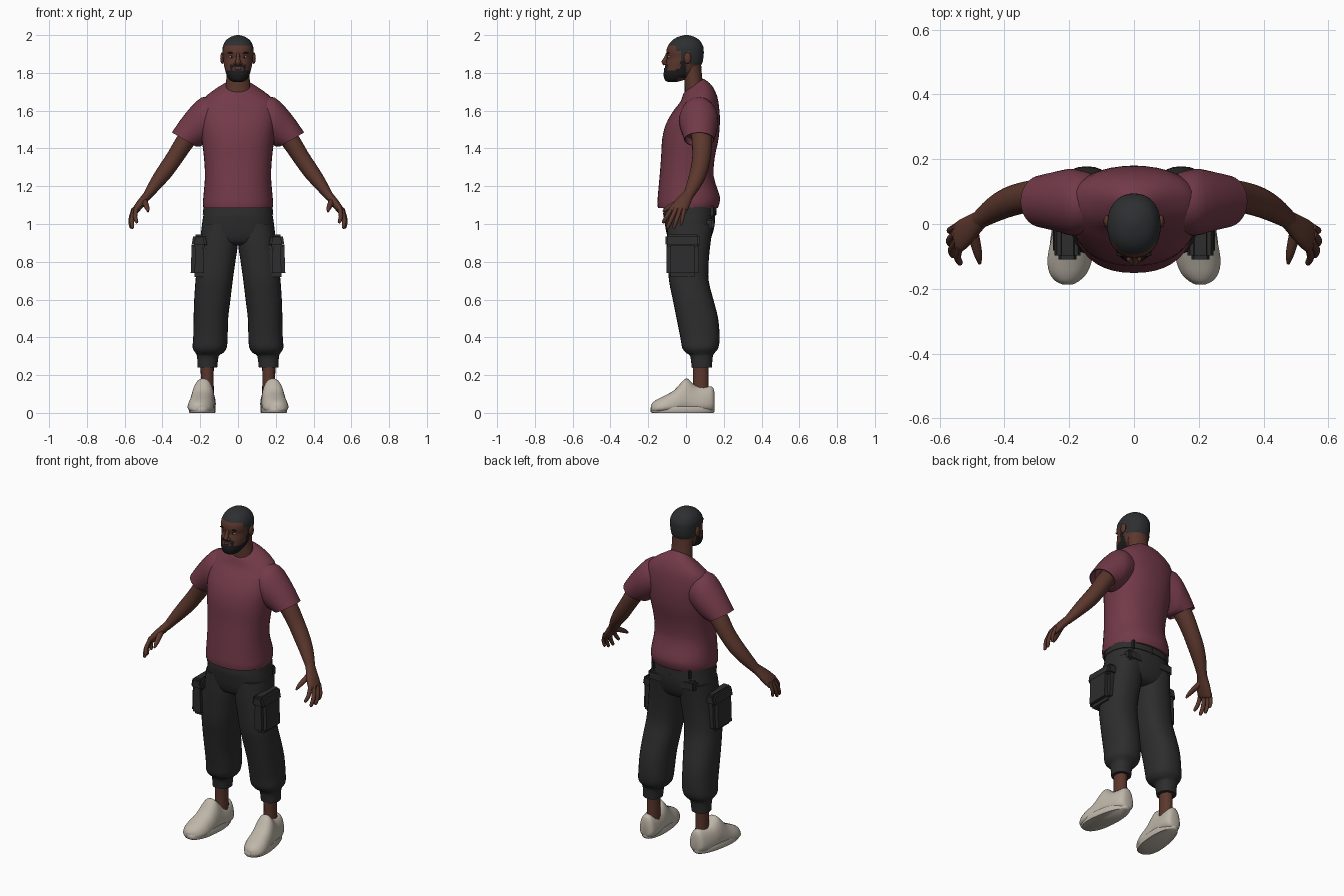
import bpy, bmesh, math
from mathutils import Vector as V


def material(name, r, g, b):
    m = bpy.data.materials.new(name)
    m.diffuse_color = (r, g, b, 1)
    return m


SKIN = material("brown skin", 0.105, 0.038, 0.026)
SHIRT = material("maroon cloth", 0.17, 0.042, 0.066)
PANTS = material("charcoal cloth", 0.026, 0.026, 0.027)
SHOE = material("off white", 0.52, 0.47, 0.40)
HAIR = material("dark hair", 0.026, 0.028, 0.030)
BEARD = material("black beard", 0.011, 0.011, 0.012)
WHITE = material("eye white", 0.6, 0.57, 0.53)
LIPS = material("lip brown", 0.11, 0.035, 0.03)


def finish(name, bm, mats, rule=None, angle=50):
    bmesh.ops.recalc_face_normals(bm, faces=bm.faces)
    if rule:
        for f in bm.faces:
            f.material_index = rule(f.calc_center_median())
    me = bpy.data.meshes.new(name)
    bm.to_mesh(me)
    bm.free()
    for m in mats:
        me.materials.append(m)
    me.shade_smooth()
    me.set_sharp_from_angle(angle=math.radians(angle))
    ob = bpy.data.objects.new(name, me)
    bpy.context.collection.objects.link(ob)
    return ob


def catmull(a, b, c, d, t):
    return 0.5 * (2 * b + (c - a) * t + (2 * a - 5 * b + 4 * c - d) * t * t
                  + (3 * b - a - 3 * c + d) * t ** 3)


def loft(name, rings, mats, n=28, steps=3, p=2.0, taper=0.0, side=1, hem=False, rule=None):
    """Skin smooth sections; a ring is (centre, half axis u, half axis v)."""
    rings = [tuple(V(q) for q in r) for r in rings]
    fine = []
    for i in range(len(rings) - 1):
        q = [rings[max(0, min(len(rings) - 1, k))] for k in (i - 1, i, i + 1, i + 2)]
        for s in range(steps):
            fine.append([catmull(*(r[j] for r in q), s / steps) for j in range(3)])
    fine.append(rings[-1])
    if hem:  # turned-in edge of an open garment end
        c, u, v = fine[-1]
        fine += [(c, u * .93, v * .93), (fine[-3][0], u * .88, v * .88)]
    bm = bmesh.new()
    loops = []
    for c, u, v in fine:
        loop = []
        for k in range(n):
            a = 2 * math.pi * k / n
            ca, sa = math.cos(a), math.sin(a)
            x = math.copysign(abs(ca) ** (2 / p), ca)
            y = math.copysign(abs(sa) ** (2 / p), sa)
            co = c + u * (x * (1 - taper * y)) + v * y
            loop.append(bm.verts.new((co.x * side, co.y, co.z)))
        loops.append(loop)
    for a, b in zip(loops, loops[1:]):
        for k in range(n):
            bm.faces.new((a[k], a[(k + 1) % n], b[(k + 1) % n], b[k]))
    bm.faces.new(loops[0])
    bm.faces.new(loops[-1])
    return finish(name, bm, mats, rule)


def tube(name, pts, mats, **kw):
    """Loft along a path of (x, y, z, depth radius, side radius)."""
    P = [V(q[:3]) for q in pts]
    rings = []
    for i, q in enumerate(pts):
        d = (P[min(i + 1, len(P) - 1)] - P[max(i - 1, 0)]).normalized()
        ref = V((0, 1, 0)) if abs(d.y) < .8 else V((0, 0, 1))
        v = (ref - d * ref.dot(d)).normalized()
        rings.append((P[i], v.cross(d) * q[4], v * q[3]))
    return loft(name, rings, mats, **kw)


def flat(z, w, front, back, x=0.0, tilt=0.0):
    """Level section given by half width and front / back y."""
    return ((x, (front + back) / 2, z), (w, 0, 0), (0, (back - front) / 2, tilt))


def ball(name, c, r, mat):
    bm = bmesh.new()
    bmesh.ops.create_uvsphere(bm, u_segments=16, v_segments=10, radius=1)
    for q in bm.verts:
        q.co = V((q.co.x * r[0] + c[0], q.co.y * r[1] + c[1], q.co.z * r[2] + c[2]))
    return finish(name, bm, [mat])


def box(name, c, size, mat, top=1.0, bevel=.012):
    """Rounded block whose top is scaled in x."""
    bm = bmesh.new()
    bmesh.ops.create_cube(bm, size=1)
    for q in bm.verts:
        k = top if q.co.z > 0 else 1
        q.co = V((q.co.x * size[0] * k + c[0], q.co.y * size[1] + c[1], q.co.z * size[2] + c[2]))
    bmesh.ops.bevel(bm, geom=bm.edges[:], offset=bevel, segments=2, affect='EDGES')
    return finish(name, bm, [mat])


# --- shirt body, collar first
loft("shirt", [
    flat(1.735, .062, -.004, .092, tilt=.034), flat(1.728, .078, -.012, .104, tilt=.034),
    flat(1.705, .125, -.018, .137, tilt=.028), flat(1.660, .185, -.032, .165, tilt=.016),
    flat(1.60, .203, -.066, .177), flat(1.53, .200, -.106, .179), flat(1.45, .192, -.126, .172),
    flat(1.35, .180, -.132, .152), flat(1.25, .175, -.140, .147), flat(1.15, .183, -.149, .178),
    flat(1.11, .186, -.151, .177), flat(1.085, .183, -.149, .168)],
    [SHIRT], n=40, p=2.25, hem=True)

# --- hips and waistband
loft("trouser_hips", [
    flat(1.13, .170, -.10, .145), flat(1.06, .181, -.118, .153), flat(1.0, .190, -.112, .152),
    flat(.94, .188, -.10, .138), flat(.90, .15, -.08, .115), flat(.885, .08, -.04, .08)],
    [PANTS], p=2.4, n=36)
loft("waistband", [flat(1.095, .182, -.118, .157), flat(1.05, .187, -.121, .158)],
     [PANTS], p=2.4, n=36, steps=1)
for x in (-.12, 0, .12):
    box("belt_loop", (x, .151 - abs(x) * .12, 1.07), (.016, .02, .055), PANTS, bevel=.004)

# inner x, outer x, front y, back y for each height of a trouser leg
LEG = [(1.0, .0, .19, -.10, .145), (.90, .0, .203, -.10, .130), (.80, .014, .215, -.096, .12),
       (.70, .028, .225, -.09, .12), (.60, .04, .232, -.07, .145), (.50, .052, .235, -.05, .17),
       (.40, .055, .237, -.03, .178), (.345, .06, .24, -.02, .171), (.318, .078, .226, .0, .152),
       (.30, .102, .217, .022, .142), (.24, .110, .214, .03, .137)]
# heel to toe: y, half width, bottom, top
SHOE_CUTS = [(.152, .022, .025, .10), (.14, .042, .008, .138), (.10, .053, .003, .138),
             (.05, .057, .002, .145), (.01, .058, .002, .180), (-.015, .060, .002, .172),
             (-.06, .064, .002, .122), (-.11, .066, .002, .093), (-.15, .056, .002, .073),
             (-.175, .036, .005, .056), (-.186, .014, .012, .04)]
# knuckle and tip of each finger
FINGERS = [("index_finger", (.537, -.078, 1.078), (.537, -.124, 1.005), .0115),
           ("middle_finger", (.549, -.058, 1.070), (.560, -.100, .976), .0120),
           ("ring_finger", (.555, -.035, 1.066), (.567, -.066, .976), .0115),
           ("little_finger", (.554, -.012, 1.070), (.566, -.026, .993), .0100)]

for s in (1, -1):
    # sleeve and arm
    loft("sleeve", [
        ((.11, .065, 1.57), (0, 0, .095), (0, .085, 0)),
        ((.185, .067, 1.548), (.008, 0, .122), (0, .103, 0)),
        ((.24, .07, 1.497), (.040, 0, .086), (0, .092, 0)),
        ((.286, .07, 1.447), (.064, 0, .0375), (0, .080, 0))], [SHIRT], side=s, hem=True)
    tube("arm", [(.23, .08, 1.50, .055, .05), (.285, .085, 1.43, .054, .049),
                 (.335, .082, 1.352, .049, .045), (.385, .068, 1.28, .046, .043),
                 (.43, .046, 1.22, .040, .036), (.475, .015, 1.157, .029, .025),
                 (.487, .006, 1.14, .028, .022)], [SKIN], side=s, n=20)
    # hand
    tube("palm", [(.470, .018, 1.165, .027, .022), (.492, .0, 1.138, .034, .022),
                  (.518, -.022, 1.105, .043, .022), (.543, -.043, 1.072, .046, .018),
                  (.549, -.048, 1.060, .040, .011)], [SKIN], side=s, n=16, p=2.3)
    for name, a, b, r in FINGERS:
        a, b = V(a), V(b)
        mid = a.lerp(b, .5) + V((.008, 0, 0))
        tube(name, [(*a.lerp(b, -.15), r, r), (*mid, r, r), (*a.lerp(b, .9), r * .8, r * .8),
                    (*b, r * .35, r * .35)], [SKIN], side=s, n=10)
    tube("thumb", [(.500, -.012, 1.128, .018, .018), (.489, -.06, 1.105, .015, .016),
                   (.480, -.098, 1.083, .012, .012), (.476, -.122, 1.066, .005, .005)],
         [SKIN], side=s, n=10)

    # trouser leg with cargo and back pockets
    loft("trouser_leg", [flat(z, (o - i) / 2, f, b, (o + i) / 2) for z, i, o, f, b in LEG],
         [PANTS], side=s, p=2.3)
    box("cargo_pocket", (s * .205, -.018, .815), (.092, .168, .19), PANTS, top=.86, bevel=.02)
    box("pocket_flap", (s * .205, -.018, .912), (.085, .182, .065), PANTS, top=.72, bevel=.012)
    box("back_pocket", (s * .105, .122, 1.0), (.10, .05, .06), PANTS, bevel=.01)

    # ankle and shoe
    tube("ankle", [(.163, .078, .30, .046, .038), (.163, .078, .20, .042, .034),
                   (.163, .078, .08, .045, .036)], [SKIN], side=s, n=18)
    loft("shoe_upper", [((.187 - (y + .018) * .12, y, (lo + hi) / 2), (w, 0, 0), (0, 0, (hi - lo) / 2))
                        for y, w, lo, hi in SHOE_CUTS],
         [SHOE], side=s, p=2.5, taper=.22)
    loft("shoe_sole", [((.187, -.018, z), (.066 * k, .008 * k, 0), (-.02 * k, .169 * k, 0))
                       for z, k in ((0, .96), (.006, 1), (.028, 1), (.034, .96))],
         [SHOE], side=s, p=2.3, taper=.12, steps=1)

    # face details on each side
    ball("ear", (s * .084, .008, 1.878), (.010, .020, .030), SKIN)
    ball("eye", (s * .033, -.0855, 1.885), (.014, .012, .007), WHITE)
    ball("iris", (s * .033, -.0945, 1.885), (.0055, .004, .006), BEARD)
    ball("eyebrow", (s * .035, -.094, 1.906), (.020, .007, .0045), BEARD)
    ball("nostril", (s * .013, -.108, 1.850), (.010, .011, .008), SKIN)

# --- neck and head
tube("neck", [(0, .048, 1.64, .06, .075), (0, .043, 1.72, .050, .066), (0, .036, 1.79, .048, .061),
              (0, .028, 1.85, .052, .062)], [SKIN], n=24)


def head_colour(c):
    x, y, z = abs(c.x), c.y, c.z
    if z > 1.948 or (y > -.055 and z > 1.915) or (y > .022 and z > 1.842):
        return 1
    if -.03 < y < .002 and z > 1.80:          # sideburn
        return 1 if z > 1.86 else 2
    if z < 1.772 and y > -.045:               # under the jaw
        return 0
    if y < .002 and z < 1.811 + .25 * max(0, y + .08):
        return 2
    if y < -.06 and z < 1.842 and (.026 < x < .042 or (z > 1.829 and x < .042)):
        return 2                              # moustache
    return 0


loft("head", [
    flat(1.752, .022, -.097, -.05), flat(1.763, .044, -.112, -.01), flat(1.79, .061, -.119, .035),
    flat(1.82, .069, -.114, .066), flat(1.85, .076, -.107, .085), flat(1.88, .079, -.100, .092),
    flat(1.91, .082, -.104, .094), flat(1.94, .080, -.097, .091), flat(1.97, .065, -.075, .074),
    flat(1.988, .043, -.048, .050), flat(1.998, .017, -.016, .022), flat(2.0, .004, -.002, .006)],
    [SKIN, HAIR, BEARD], n=64, steps=5, p=2.2, rule=head_colour)
tube("nose", [(0, -.096, 1.902, .010, .009), (0, -.106, 1.876, .012, .010),
              (0, -.115, 1.857, .015, .014), (0, -.110, 1.843, .010, .010)], [SKIN], n=16)
ball("lips", (0, -.108, 1.821), (.021, .010, .007), LIPS)
